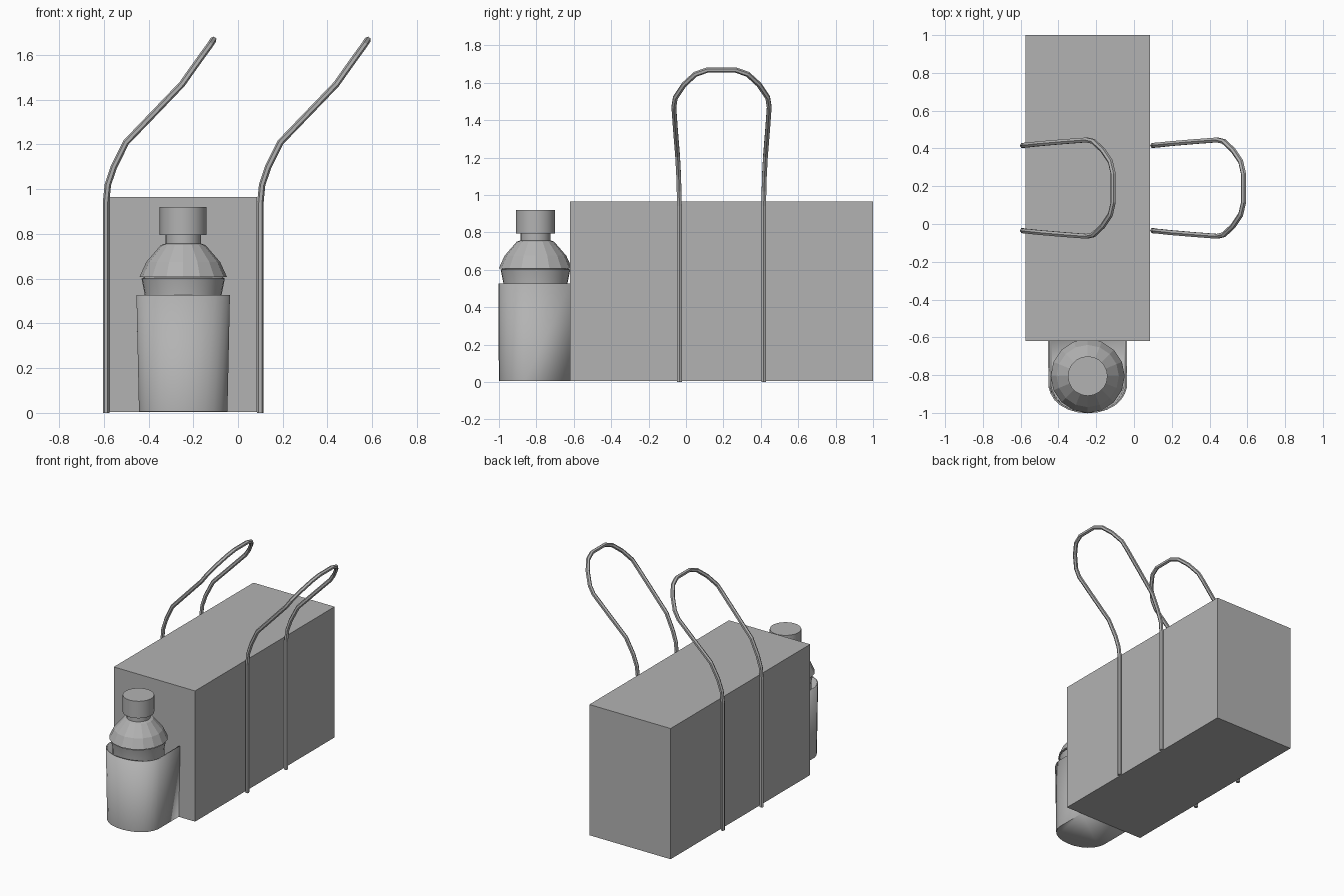
import bpy, bmesh, math
from mathutils import Vector

if "Cube" in bpy.data.objects:
    bpy.data.objects.remove(bpy.data.objects["Cube"])

grey = bpy.data.materials.new("grey")
grey.diffuse_color = (0.45, 0.45, 0.45, 1)
grey.use_nodes = True
grey.node_tree.nodes["Principled BSDF"].inputs["Base Color"].default_value = grey.diffuse_color


def finish(name, bm, smooth=None):
    bmesh.ops.recalc_face_normals(bm, faces=bm.faces[:])
    me = bpy.data.meshes.new(name)
    bm.to_mesh(me)
    bm.free()
    ob = bpy.data.objects.new(name, me)
    bpy.context.collection.objects.link(ob)
    me.materials.append(grey)
    if smooth:
        bpy.ops.object.select_all(action='DESELECT')
        ob.select_set(True)
        bpy.context.view_layer.objects.active = ob
        bpy.ops.object.shade_smooth_by_angle(angle=math.radians(smooth))
    return ob


def lathe(name, profile, cx, cy, sides, smooth=None):
    bm = bmesh.new()
    rings = []
    for r, z in profile:
        rings.append([bm.verts.new((cx + r * math.cos(2 * math.pi * i / sides),
                                    cy + r * math.sin(2 * math.pi * i / sides), z))
                      for i in range(sides)])
    for a, b in zip(rings, rings[1:]):
        for i in range(sides):
            j = (i + 1) % sides
            bm.faces.new((a[i], a[j], b[j], b[i]))
    bm.faces.new(rings[0][::-1])
    bm.faces.new(rings[-1])
    return finish(name, bm, smooth)


# Bag body
bm = bmesh.new()
bmesh.ops.create_cube(bm, size=1)
for v in bm.verts:
    v.co = Vector((-0.245 + v.co.x * 0.66, 0.19 + v.co.y * 1.62, 0.485 + v.co.z * 0.96))
finish("bag_body", bm)

# Strap handles: six-sided tube swept along a leaning loop
half = [(-0.59, 0.225, 0.0), (-0.59, 0.225, 0.94), (-0.582, 0.227, 1.02),
        (-0.555, 0.229, 1.1), (-0.5, 0.235, 1.21), (-0.37, 0.246, 1.345),
        (-0.25, 0.255, 1.47), (-0.215, 0.247, 1.52), (-0.165, 0.2, 1.59),
        (-0.125, 0.14, 1.645), (-0.11, 0.075, 1.668)]
mid_y = 0.19


def strap(name, dx):
    pts = [Vector((x + dx, mid_y - h, z)) for x, h, z in half]
    pts += [Vector((x + dx, mid_y + h, z)) for x, h, z in reversed(half)]
    bm = bmesh.new()
    rings = []
    for i, p in enumerate(pts):
        t = (pts[min(i + 1, len(pts) - 1)] - pts[max(i - 1, 0)]).normalized()
        # Side axis follows the loop's leaning plane
        n = Vector((1, 0, 0)) - t * t.x
        lean = Vector((0.8, 0, -0.6)) if p.z > 1.1 else Vector((1, 0, 0))
        n = (lean - t * lean.dot(t)).normalized()
        b = t.cross(n)
        rings.append([bm.verts.new(p + 0.0145 * (n * math.cos(k * math.pi / 3)
                                                 + b * math.sin(k * math.pi / 3)))
                      for k in range(6)])
    for a, c in zip(rings, rings[1:]):
        for k in range(6):
            m = (k + 1) % 6
            bm.faces.new((a[k], a[m], c[m], c[k]))
    bm.faces.new(rings[0])
    bm.faces.new(rings[-1])
    finish(name, bm)


strap("left_strap", 0.0)
strap("right_strap", 0.69)

# Bottle
cx, cy = -0.245, -0.805
lathe("bottle_body", [(0.172, 0.015), (0.172, 0.53), (0.186, 0.6), (0.17, 0.61)],
      cx, cy, 32, 35)
lathe("bottle_shoulder", [(0.196, 0.607), (0.165, 0.675), (0.1, 0.75), (0.08, 0.757)],
      cx, cy, 16)
lathe("bottle_neck", [(0.08, 0.75), (0.08, 0.805)], cx, cy, 20, 35)
lathe("bottle_cap", [(0.105, 0.795), (0.105, 0.92)], cx, cy, 20, 35)

# Bottle pocket: thin U-shaped wall with a floor
outline = [(-0.205, -0.62), (-0.205, -0.86)]
outline += [(-0.2 * math.cos(a), -0.86 - 0.138 * math.sin(a))
            for a in (math.pi * i / 12 for i in range(1, 12))]
outline += [(0.205, -0.86), (0.205, -0.62)]
bm = bmesh.new()
low = [bm.verts.new((cx + x * 0.95, y, 0.008)) for x, y in outline]
top = [bm.verts.new((cx + x, y, 0.527)) for x, y in outline]
for i in range(len(outline) - 1):
    bm.faces.new((low[i], low[i + 1], top[i + 1], top[i]))
bm.faces.new(low)
pocket = finish("bottle_pocket", bm, 30)
mod = pocket.modifiers.new("thickness", 'SOLIDIFY')
mod.thickness = 0.008
mod.offset = 0
